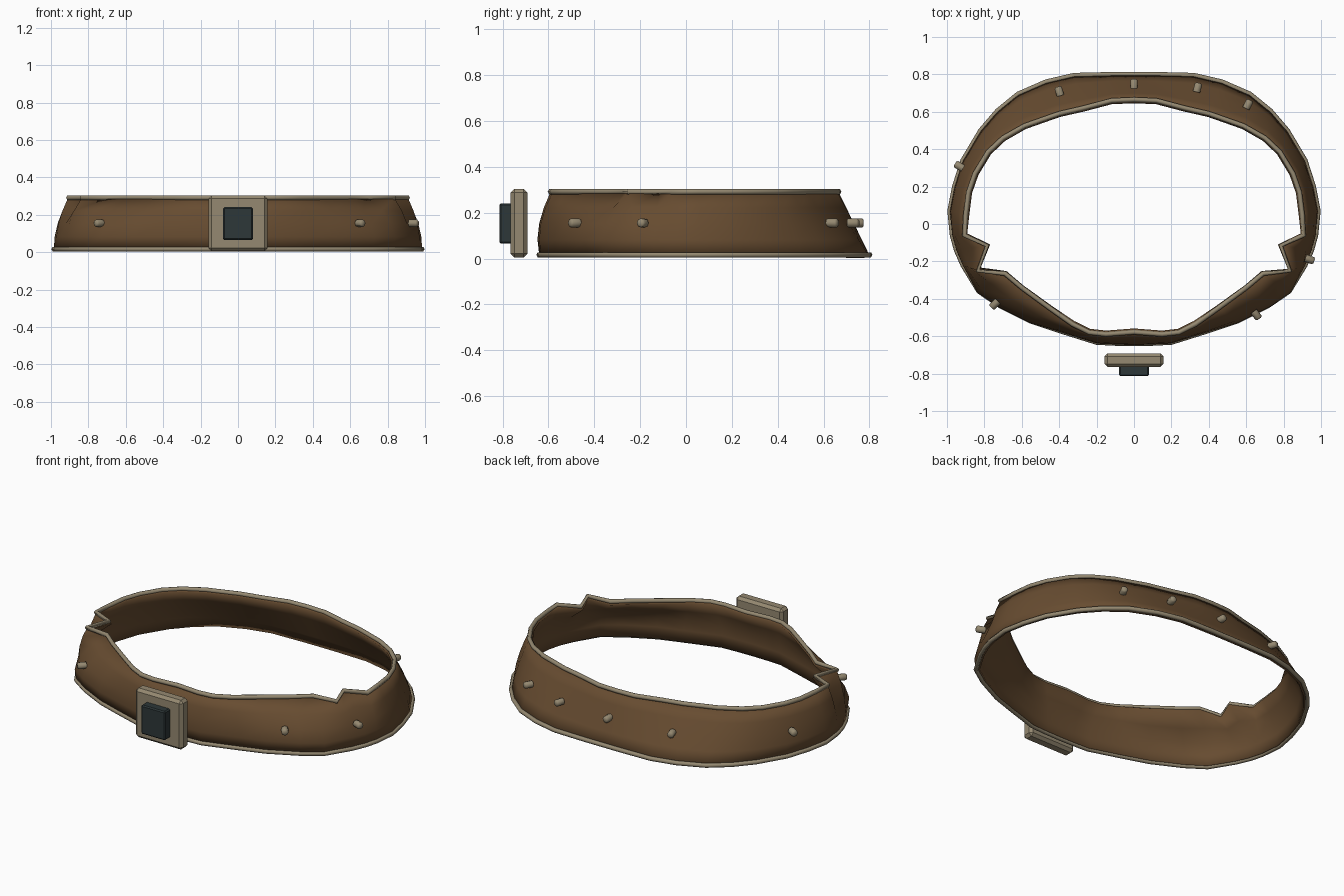
import bpy, bmesh, math
from mathutils import Vector

if "Cube" in bpy.data.objects:
    bpy.data.objects.remove(bpy.data.objects["Cube"])


def material(name, rgb):
    m = bpy.data.materials.new(name)
    m.diffuse_color = (*rgb, 1)
    m.use_nodes = True
    m.node_tree.nodes["Principled BSDF"].inputs["Base Color"].default_value = m.diffuse_color
    return m


LEATHER = material("brown_leather", (0.135, 0.072, 0.030))
BRASS = material("dull_brass", (0.30, 0.25, 0.165))
SLATE = material("dark_slate", (0.026, 0.038, 0.040))

# Right half outlines, from centre back to centre front
BOTTOM = [(0, .80), (.11, .80), (.32, .795), (.47, .76), (.62, .695), (.73, .605),
          (.82, .50), (.915, .34), (.96, .2), (.985, .07), (.972, -.06), (.95, -.14),
          (.915, -.22), (.83, -.36), (.72, -.435), (.55, -.52), (.4, -.57),
          (.2, -.633), (.1, -.638), (0, -.64)]
TOP = [(0, .665), (.12, .66), (.27, .62), (.4, .59), (.585, .525), (.70, .46),
       (.78, .385), (.85, .27), (.885, .17), (.90, .05), (.908, -.06), (.785, -.115),
       (.835, -.25), (.69, -.265), (.6, -.34), (.45, -.45), (.33, -.535),
       (.24, -.58), (.15, -.59), (0, -.578)]


def mirrored(half):
    return [Vector(p) for p in half] + [Vector((-x, y)) for x, y in half[-2:0:-1]]


low, high = mirrored(BOTTOM), mirrored(TOP)
# The waist of the band stays close to the lower outline at the front
mid = [a.lerp(b, max(0, .22 + .35 * a.y)) for a, b in zip(low, high)]
Z0, Z1 = 0.014, 0.291


def finish(obj, mat, angle=35):
    obj.data.materials.append(mat)
    bpy.ops.object.select_all(action='DESELECT')
    obj.select_set(True)
    bpy.context.view_layer.objects.active = obj
    bpy.ops.object.shade_smooth_by_angle(angle=math.radians(angle))


def mesh_object(name, bm):
    me = bpy.data.meshes.new(name)
    bm.to_mesh(me)
    bm.free()
    obj = bpy.data.objects.new(name, me)
    bpy.context.collection.objects.link(obj)
    return obj


# Leather band: rings bowed through the waist outline
bm = bmesh.new()
rings = []
for k in range(5):
    t = k / 4
    wl, wm, wh = 2 * (t - .5) * (t - 1), 4 * t * (1 - t), 2 * t * (t - .5)
    rings.append([bm.verts.new((*(a * wl + m * wm + b * wh), Z0 + (Z1 - Z0) * t))
                  for a, m, b in zip(low, mid, high)])
n = len(low)
for r0, r1 in zip(rings, rings[1:]):
    for i in range(n):
        j = (i + 1) % n
        bm.faces.new((r0[j], r0[i], r1[i], r1[j]))
bmesh.ops.recalc_face_normals(bm, faces=bm.faces)
# make sure the outside faces outwards so thickness goes inwards
if sum(f.normal.xy.dot(f.calc_center_median().xy) for f in bm.faces) < 0:
    bmesh.ops.reverse_faces(bm, faces=bm.faces)
band = mesh_object("leather_band", bm)
finish(band, LEATHER, 50)
solid = band.modifiers.new("thickness", 'SOLIDIFY')
solid.thickness, solid.offset = 0.022, -1


# Trim piping along both edges
def piping(name, outline, z):
    cu = bpy.data.curves.new(name, 'CURVE')
    cu.dimensions = '3D'
    cu.bevel_depth, cu.bevel_resolution = 0.013, 1
    sp = cu.splines.new('POLY')
    sp.points.add(len(outline) - 1)
    for p, v in zip(sp.points, outline):
        p.co = (v.x, v.y, z, 1)
    sp.use_cyclic_u = True
    obj = bpy.data.objects.new(name, cu)
    bpy.context.collection.objects.link(obj)
    cu.materials.append(BRASS)


piping("lower_trim", low, Z0 + .002)
piping("upper_trim", high, Z1)


# Buckle plate and raised block
def block(name, size, centre, bevel, mat):
    bm = bmesh.new()
    bmesh.ops.create_cube(bm, size=1)
    bmesh.ops.scale(bm, vec=size, verts=bm.verts)
    bmesh.ops.bevel(bm, geom=bm.edges[:], offset=bevel, segments=1, affect='EDGES')
    bmesh.ops.translate(bm, vec=centre, verts=bm.verts)
    finish(mesh_object(name, bm), mat, 20)


block("buckle_plate", (.315, .073, .298), (0, -.728, .154), .016, BRASS)
block("buckle_block", (.16, .07, .175), (0, -.779, .153), .007, SLATE)

# Studs, pointing away from the band
STUDS = [(-.4, .71), (0, .75), (.34, .73), (.61, .64), (-.935, .31),
         (.94, -.19), (.655, -.487), (-.745, -.43)]
for i, (x, y) in enumerate(STUDS):
    bm = bmesh.new()
    bmesh.ops.create_cone(bm, cap_ends=True, segments=8, radius1=.02, radius2=.02, depth=.05)
    rim = [e for e in bm.edges if all(v.co.z > 0 for v in e.verts)]
    bmesh.ops.bevel(bm, geom=rim, offset=.007, segments=1, affect='EDGES')
    stud = mesh_object(f"stud_{i + 1}", bm)
    stud.location = (x, y, .155)
    stud.rotation_euler = Vector((x, y / .55, 0)).to_track_quat('Z', 'Y').to_euler()
    finish(stud, BRASS, 50)
